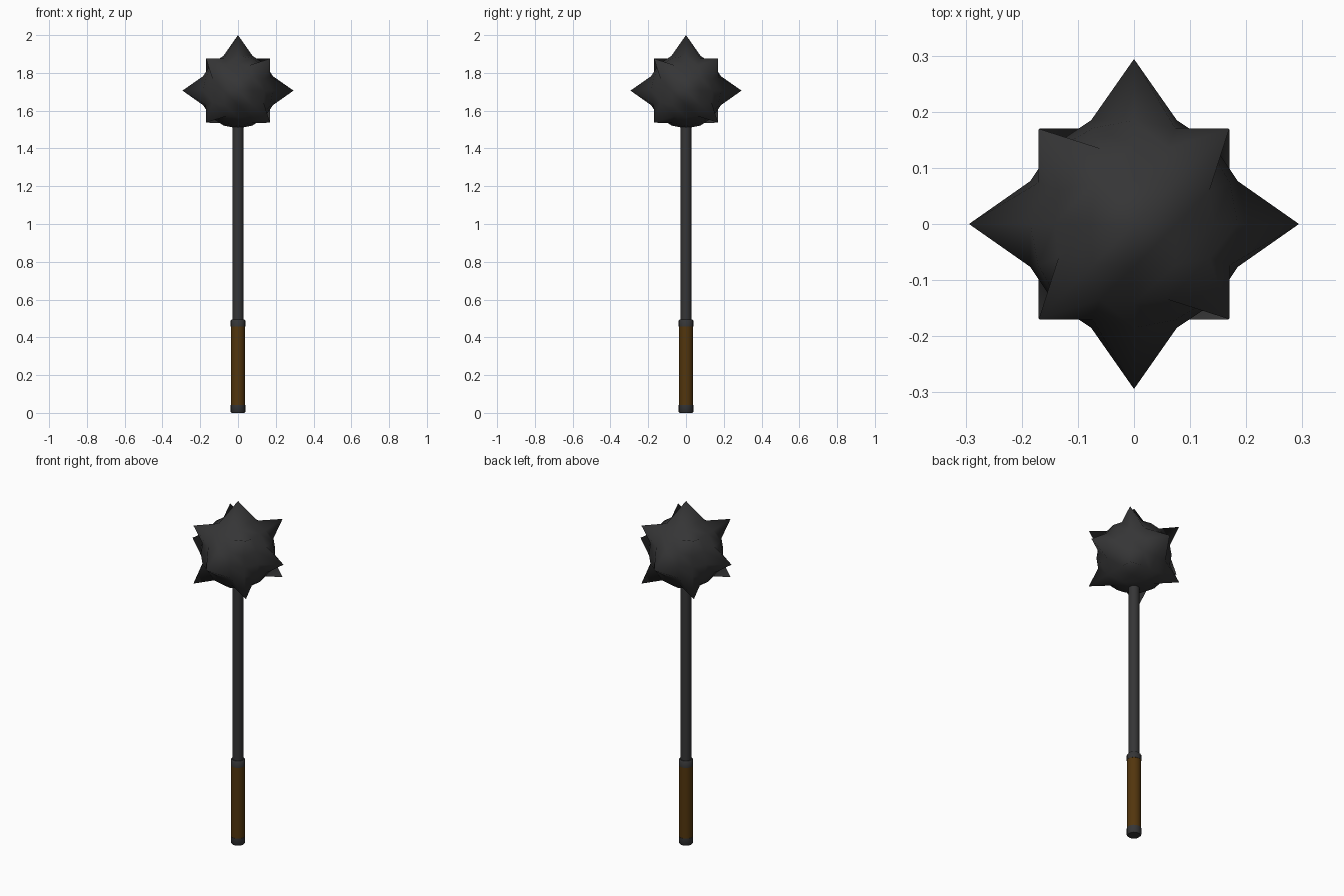
import bpy, bmesh, math
from mathutils import Vector

if "Cube" in bpy.data.objects:
    bpy.data.objects.remove(bpy.data.objects["Cube"])

HEAD_Z, HEAD_R, SPIKE = 1.706, 0.2, 0.294


def material(name, rgb):
    m = bpy.data.materials.new(name)
    m.diffuse_color = (*rgb, 1)
    m.use_nodes = True
    m.node_tree.nodes["Principled BSDF"].inputs["Base Color"].default_value = m.diffuse_color
    return m


STEEL = material("dark steel", (0.036, 0.036, 0.037))
LEATHER = material("brown leather", (0.085, 0.036, 0.004))


def finish(bm, name, mat, angle):
    bmesh.ops.recalc_face_normals(bm, faces=bm.faces)
    me = bpy.data.meshes.new(name)
    bm.to_mesh(me)
    bm.free()
    ob = bpy.data.objects.new(name, me)
    bpy.context.collection.objects.link(ob)
    me.materials.append(mat)
    bpy.ops.object.select_all(action='DESELECT')
    ob.select_set(True)
    bpy.context.view_layer.objects.active = ob
    bpy.ops.object.shade_smooth_by_angle(angle=math.radians(angle))
    return ob


def lathe(name, profile, mat, sides=16):
    """Turn a (radius, z) profile about the z axis and cap both ends."""
    bm = bmesh.new()
    rings = [[bm.verts.new((r * math.cos(2 * math.pi * i / sides),
                            r * math.sin(2 * math.pi * i / sides), z))
              for i in range(sides)] for r, z in profile]
    for a, b in zip(rings, rings[1:]):
        for i in range(sides):
            j = (i + 1) % sides
            bm.faces.new((a[i], a[j], b[j], b[i]))
    bm.faces.new(rings[0])
    bm.faces.new(rings[-1])
    return finish(bm, name, mat, 40)


# Spiked head: a cube subdivided into a ball, face centres and corners pulled out
bm = bmesh.new()
bmesh.ops.create_cube(bm, size=2)
for _ in range(2):
    bmesh.ops.subdivide_edges(bm, edges=bm.edges[:], cuts=1, use_grid_fill=True)
    for v in bm.verts:
        v.co.normalize()
for v in bm.verts:
    a = sorted(abs(c) for c in v.co)
    on_axis = a[2] > 0.999 and v.co.z > -0.9      # none where the shaft enters
    on_corner = a[2] - a[0] < 0.01
    v.co *= SPIKE if on_axis or on_corner else HEAD_R
    v.co += Vector((0, 0, HEAD_Z))
finish(bm, "spiked_head", STEEL, 180)

# Shaft and grip
lathe("shaft", [(0.029, 0.45), (0.029, 1.6)], STEEL)
lathe("grip", [(0.038, 0.04), (0.038, 0.46)], LEATHER)

# Steel collars at both ends of the grip
lathe("pommel_collar", [(0.034, 0), (0.039, 0.006), (0.039, 0.043)], STEEL)
lathe("upper_collar", [(0.039, 0.457), (0.039, 0.488), (0.034, 0.494)], STEEL)
